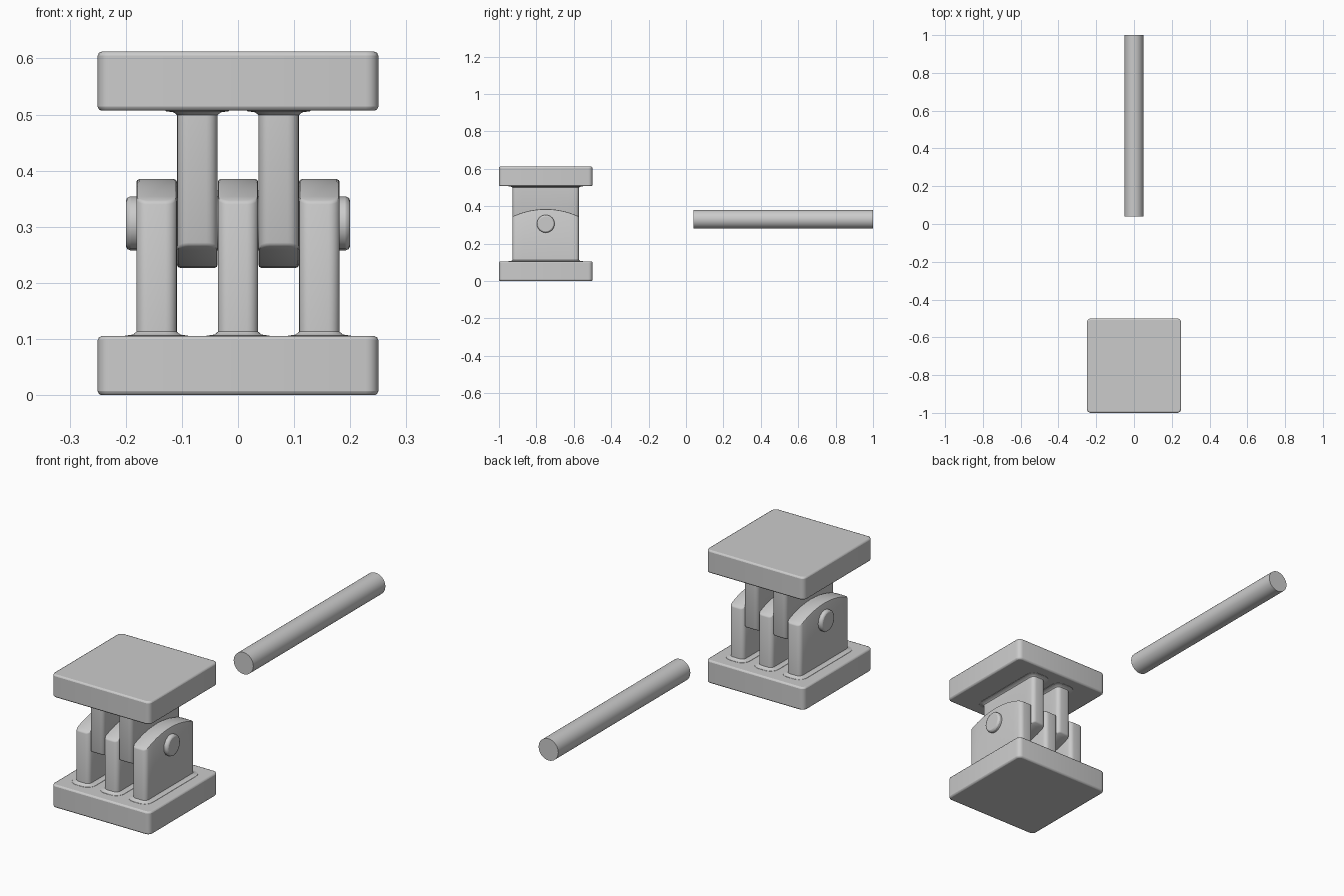
import bpy, bmesh
from math import sin, cos, pi, sqrt
from mathutils import Matrix

if "Cube" in bpy.data.objects:
    bpy.data.objects.remove(bpy.data.objects["Cube"])

HINGE_Y = -0.75   # centre of the hinge
PLATE_H = 0.105
TOTAL_H = 0.612


def finish(bm, name, bevel=0, segments=2):
    bmesh.ops.recalc_face_normals(bm, faces=bm.faces)
    mesh = bpy.data.meshes.new(name)
    bm.to_mesh(mesh)
    bm.free()
    obj = bpy.data.objects.new(name, mesh)
    bpy.context.collection.objects.link(obj)
    if bevel:
        mod = obj.modifiers.new("Rim", 'BEVEL')
        mod.width = bevel
        mod.segments = segments
        mod.limit_method = 'ANGLE'
        mod.angle_limit = 0.9
    bpy.ops.object.select_all(action='DESELECT')
    obj.select_set(True)
    bpy.context.view_layer.objects.active = obj
    bpy.ops.object.shade_smooth_by_angle(angle=0.6)
    return obj


def plate(name, z):
    bm = bmesh.new()
    bmesh.ops.create_cube(bm, size=1, matrix=Matrix.Translation((0, HINGE_Y, z))
                          @ Matrix.Diagonal((0.5, 0.5, PLATE_H, 1)))
    upright = [e for e in bm.edges
               if abs(e.verts[0].co.z - e.verts[1].co.z) > 0.01]
    bmesh.ops.bevel(bm, geom=upright, offset=0.022, segments=4,
                    profile=0.5, affect='EDGES')
    return finish(bm, name, 0.007)


def outline(grow):
    # rounded rectangle, right side going back then left side going forward
    hx, hy, r = 0.036, 0.178, 0.02
    cx, cy = hx - r, hy - r
    rr = r + grow
    front = [(cx + rr * sin(a), -cy - rr * cos(a))
             for a in [i * pi / 10 for i in range(6)]]
    middle = [(cx + rr, -cy + 2 * cy * i / 10) for i in range(1, 10)]
    back = [(x, -y) for x, y in reversed(front)]
    right = front + middle + back
    return right + [(-x, y) for x, y in reversed(right)]


def lug(name, x, flip=False):
    def arc(y):
        return 0.385 + sqrt(0.416 ** 2 - y * y) - 0.416

    # flared foot, straight sides, softly rounded crown
    levels = [(0.022, lambda y: PLATE_H - 0.003), (0.02, lambda y: PLATE_H + 0.001),
              (0.006, lambda y: PLATE_H + 0.003), (0, lambda y: PLATE_H + 0.008),
              (0, lambda y: arc(y) - 0.005), (-0.0015, lambda y: arc(y) - 0.0015),
              (-0.005, arc)]
    bm = bmesh.new()
    rings = [[bm.verts.new((px, py, f(py))) for px, py in outline(g)]
             for g, f in levels]
    n = len(rings[0])
    for a, b in zip(rings, rings[1:]):
        for i in range(n):
            j = (i + 1) % n
            bm.faces.new((a[i], a[j], b[j], b[i]))
    for ring in (rings[0], rings[-1]):
        for i in range(n // 2 - 1):
            bm.faces.new((ring[i], ring[i + 1], ring[n - 2 - i], ring[n - 1 - i]))
    if flip:
        bm.transform(Matrix.Translation((0, 0, TOTAL_H)) @ Matrix.Rotation(pi, 4, 'X'))
    bm.transform(Matrix.Translation((x, HINGE_Y, 0)))
    return finish(bm, name)


def rod(name, centre, radius, length, axis, sides, bevel=0):
    bm = bmesh.new()
    bmesh.ops.create_cone(bm, cap_ends=True, segments=sides, radius1=radius,
                          radius2=radius, depth=length,
                          matrix=Matrix.Translation(centre)
                          @ Matrix.Rotation(pi / 2, 4, axis))
    return finish(bm, name, bevel)


# base and top plates
plate("base_plate", PLATE_H / 2)
plate("top_plate", TOTAL_H - PLATE_H / 2)

# interleaved hinge lugs
for i, x in enumerate((-0.145, 0, 0.145)):
    lug(f"lower_lug_{i + 1}", x)
for i, x in enumerate((-0.0725, 0.0725)):
    lug(f"upper_lug_{i + 1}", x, flip=True)

# pin through the lugs, and the separate loose rod behind
rod("hinge_pin", (0, HINGE_Y, TOTAL_H / 2), 0.048, 0.4, 'Y', 16, 0.008)
rod("loose_rod", (0, 0.52, 0.33), 0.05, 0.96, 'X', 32)
